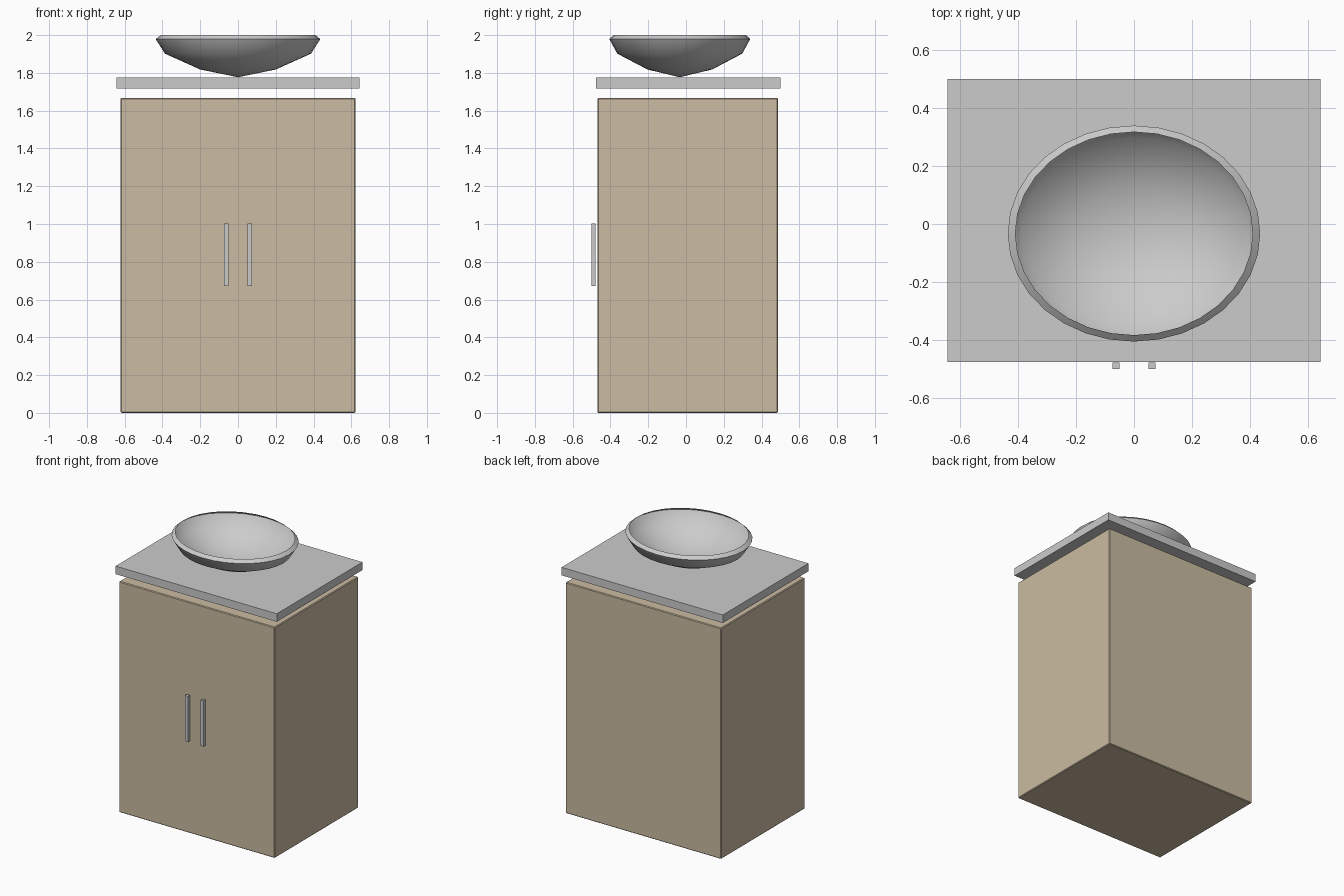
import bpy, bmesh, math

if "Cube" in bpy.data.objects:
    bpy.data.objects.remove(bpy.data.objects["Cube"])


def box(name, lo, hi, bevel=0.0):
    """Axis-aligned box between two corners, with an optional small bevel."""
    bm = bmesh.new()
    bmesh.ops.create_cube(bm, size=1)
    for v in bm.verts:
        v.co = [(a + b) / 2 + c * (b - a) for a, b, c in zip(lo, hi, v.co)]
    me = bpy.data.meshes.new(name)
    bm.to_mesh(me)
    bm.free()
    ob = bpy.data.objects.new(name, me)
    bpy.context.collection.objects.link(ob)
    if bevel:
        mod = ob.modifiers.new("bevel", "BEVEL")
        mod.width = bevel
        mod.segments = 1
    return ob


def basin(name, profile, sides, squash, centre_y):
    """Oval bowl: an open profile spun round z, flattened along y."""
    bm = bmesh.new()
    verts = [bm.verts.new((r, 0, z)) for r, z in profile]
    edges = [bm.edges.new(p) for p in zip(verts, verts[1:])]
    bmesh.ops.spin(bm, geom=verts + edges, axis=(0, 0, 1), cent=(0, 0, 0),
                   angle=math.tau, steps=sides)
    bmesh.ops.remove_doubles(bm, verts=bm.verts, dist=1e-4)
    for v in bm.verts:
        v.co.y = v.co.y * squash + centre_y
    bmesh.ops.recalc_face_normals(bm, faces=bm.faces)
    me = bpy.data.meshes.new(name)
    bm.to_mesh(me)
    bm.free()
    ob = bpy.data.objects.new(name, me)
    bpy.context.collection.objects.link(ob)
    bpy.context.view_layer.objects.active = ob
    ob.select_set(True)
    bpy.ops.object.shade_smooth_by_angle(angle=math.radians(50))
    return ob


# Wooden cabinet body
wood = bpy.data.materials.new("wood")
wood.diffuse_color = (0.60, 0.50, 0.36, 1)
wood.use_nodes = True
wood.node_tree.nodes["Principled BSDF"].inputs["Base Color"].default_value = wood.diffuse_color
cabinet = box("cabinet", (-0.622, -0.469, 0), (0.622, 0.487, 1.668), bevel=0.005)
cabinet.data.materials.append(wood)

# Countertop floating just above the cabinet
box("countertop", (-0.644, -0.477, 1.717), (0.644, 0.5, 1.775))

# Pair of door handles
for side, x in (("left", -0.062), ("right", 0.062)):
    box(side + "_handle", (x - 0.012, -0.5, 0.672), (x + 0.012, -0.478, 1.002))

# Vessel basin, thin shell with an inward-turned rim
basin("basin", [(0, 1.777), (0.20, 1.818), (0.387, 1.902), (0.436, 1.979), (0.41, 2.0)],
      32, 0.373 / 0.436, -0.033)
